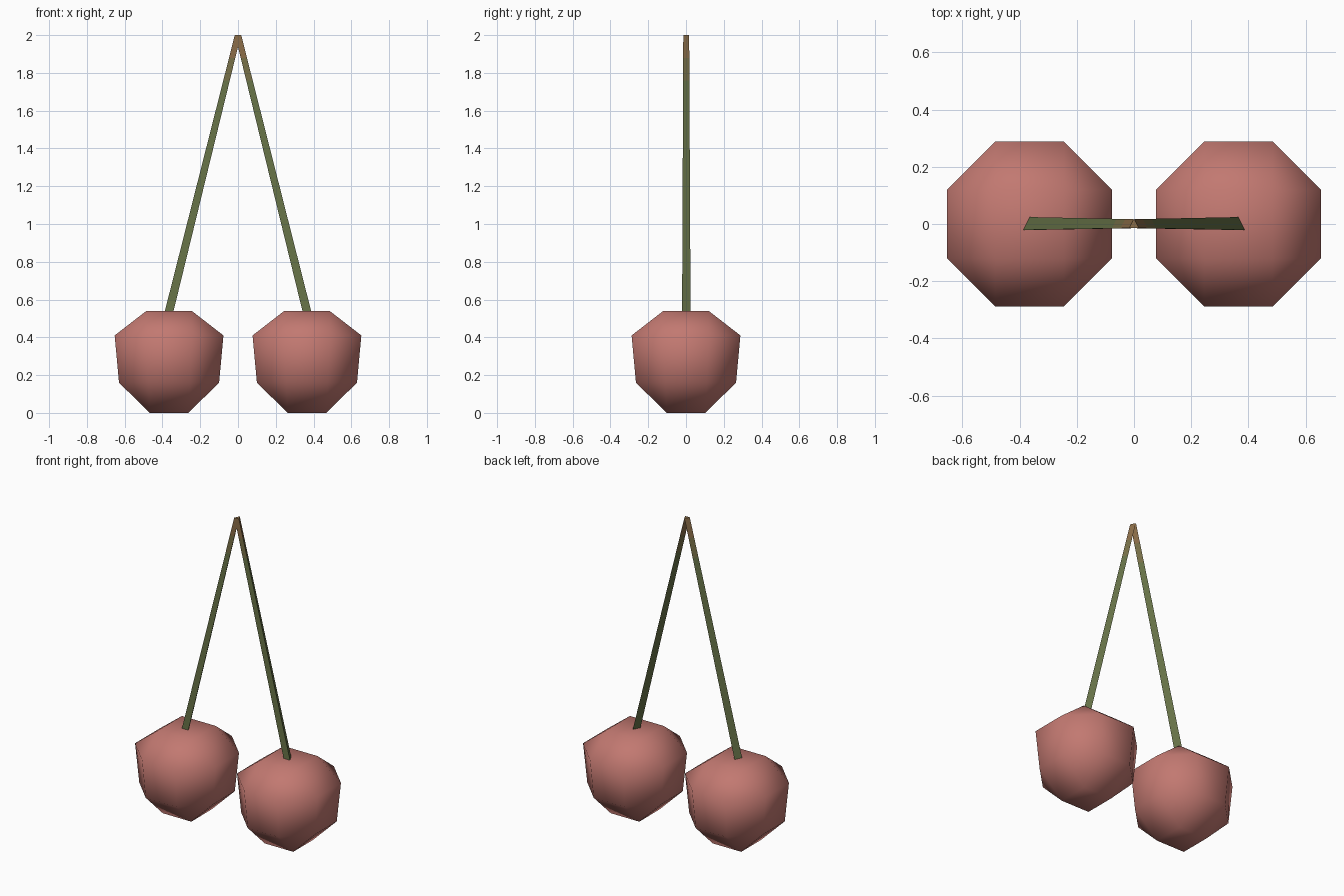
import bpy
import bmesh

if "Cube" in bpy.data.objects:
    bpy.data.objects.remove(bpy.data.objects["Cube"], do_unlink=True)


def material(name, rgb):
    m = bpy.data.materials.new(name)
    m.use_nodes = True
    m.diffuse_color = (*rgb, 1)
    m.node_tree.nodes["Principled BSDF"].inputs["Base Color"].default_value = (*rgb, 1)
    return m


RED = material("dusty red", (0.54, 0.19, 0.165))
GREEN = material("stem green", (0.14, 0.175, 0.066))
OLIVE = material("stem olive", (0.19, 0.165, 0.066))
BROWN = material("stem brown", (0.26, 0.155, 0.066))


def finish(name, bm, mats, smooth):
    bmesh.ops.recalc_face_normals(bm, faces=bm.faces)
    for f in bm.faces:
        f.smooth = smooth
    mesh = bpy.data.meshes.new(name)
    bm.to_mesh(mesh)
    bm.free()
    for m in mats:
        mesh.materials.append(m)
    ob = bpy.data.objects.new(name, mesh)
    bpy.context.collection.objects.link(ob)
    return ob


def fruit(name, x):
    # Cube with wide chamfers, narrowed towards the base
    half, flat = 0.288, 0.12
    bm = bmesh.new()
    bmesh.ops.create_cube(bm, size=2 * half)
    bmesh.ops.bevel(bm, geom=bm.edges[:], offset=half - flat, segments=1,
                    affect='EDGES', clamp_overlap=False)
    for v in bm.verts:
        if v.co.z < 0:
            scale = 0.92 if v.co.z > -0.2 else 0.85
            v.co.x *= scale
            v.co.y *= scale
            v.co.z = 0.16 if v.co.z > -0.2 else 0
        else:
            v.co.z = 0.41 if v.co.z < 0.2 else 0.54
        v.co.x += x
    return finish(name, bm, [RED], True)


def stem(name, side):
    # Three-sided tapering stalk, leaning in to the shared tip
    bm = bmesh.new()
    rings = []
    heights = [0.5, 1.2, 1.66, 1.76, 1.88, 2.0]
    for z in heights:
        t = (2 - z) / 1.46
        cx, r = 0.363 * t + 0.001, 0.016 + 0.007 * t
        rings.append([bm.verts.new((side * (cx + dx * r), dy * r, z))
                      for dx, dy in ((-1, -0.9), (1, -0.9), (0, 1.05))])
    for i, (a, b) in enumerate(zip(rings, rings[1:])):
        for k in range(3):
            n = (k + 1) % 3
            f = bm.faces.new((a[k], a[n], b[n], b[k]))
            f.material_index = max(0, i - 2)
    bm.faces.new(rings[0])
    bm.faces.new(rings[-1]).material_index = 2
    return finish(name, bm, [GREEN, OLIVE, BROWN], False)


for label, s in (("left", 1), ("right", -1)):
    fruit(label + "_cherry", s * 0.365)
    stem(label + "_stem", s)
